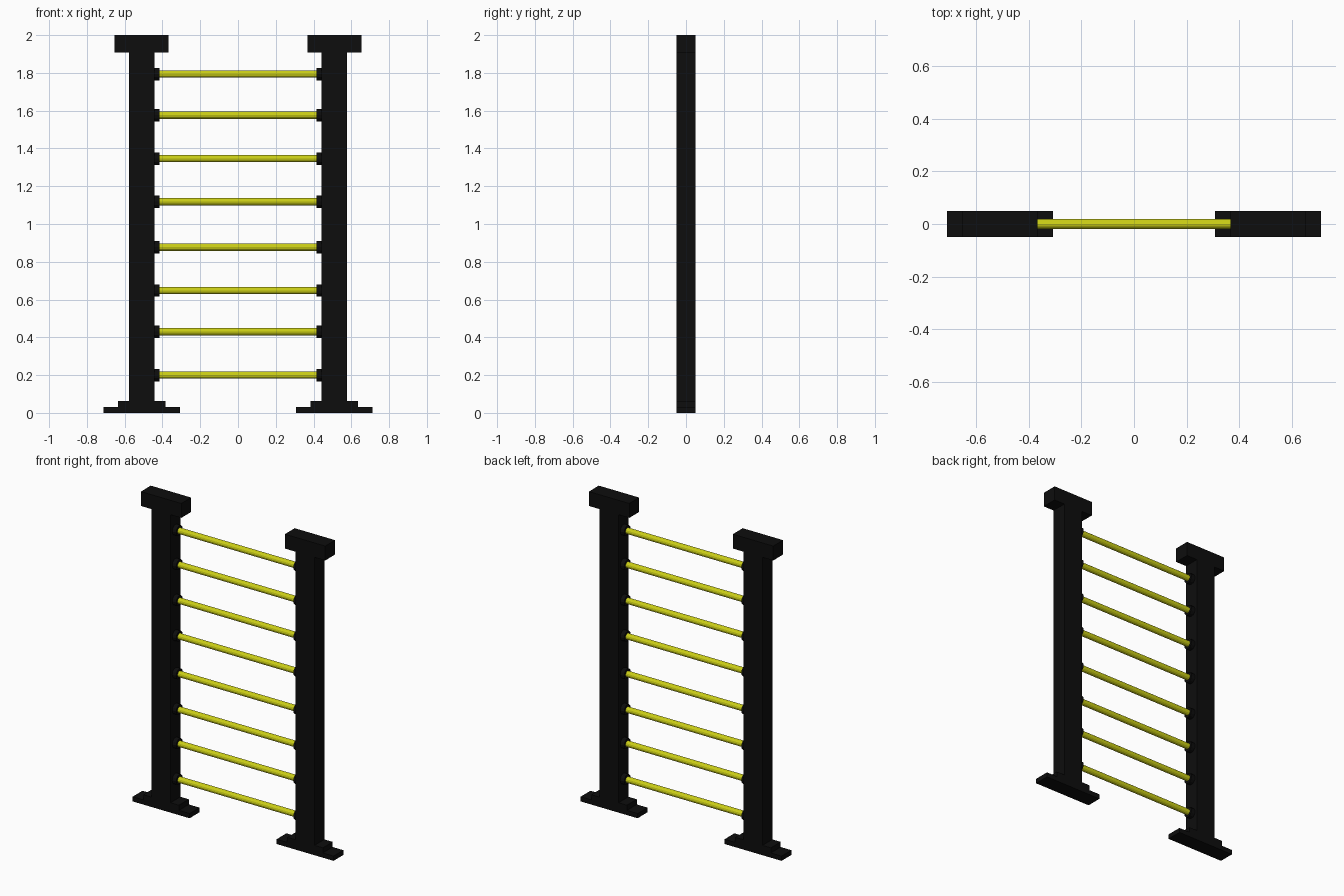
import bpy, bmesh, math
from mathutils import Matrix

if "Cube" in bpy.data.objects:
    bpy.data.objects.remove(bpy.data.objects["Cube"])


def material(name, rgb):
    m = bpy.data.materials.new(name)
    m.diffuse_color = (*rgb, 1.0)
    m.use_nodes = True
    m.node_tree.nodes["Principled BSDF"].inputs["Base Color"].default_value = m.diffuse_color
    return m


BLACK = material("matte black", (0.004, 0.004, 0.004))
YELLOW = material("yellow", (0.6, 0.62, 0.008))


def add_object(name, bm, mat):
    bmesh.ops.recalc_face_normals(bm, faces=bm.faces)
    me = bpy.data.meshes.new(name)
    bm.to_mesh(me)
    bm.free()
    me.materials.append(mat)
    ob = bpy.data.objects.new(name, me)
    bpy.context.collection.objects.link(ob)
    return ob


def upright(name, cx):
    # stepped foot, shaft and cap as one symmetric outline: (half width, z)
    half = [(0.202, 0), (0.202, 0.03), (0.126, 0.03), (0.126, 0.063),
            (0.067, 0.063), (0.067, 1.908), (0.143, 1.908), (0.143, 2.0)]
    outline = half + [(-x, z) for x, z in reversed(half)]
    bm = bmesh.new()
    face = bm.faces.new([bm.verts.new((cx + x, -0.05, z)) for x, z in outline])
    ext = bmesh.ops.extrude_face_region(bm, geom=[face])
    new = [g for g in ext["geom"] if isinstance(g, bmesh.types.BMVert)]
    bmesh.ops.translate(bm, verts=new, vec=(0, 0.1, 0))
    add_object(name, bm, BLACK)


def rod(name, x0, x1, z, r, mat, sides=12):
    # cylinder lying along x
    bm = bmesh.new()
    mtx = Matrix.Translation(((x0 + x1) / 2, 0, z)) @ Matrix.Rotation(math.pi / 2, 4, 'Y')
    bmesh.ops.create_cone(bm, cap_ends=True, segments=sides, radius1=r, radius2=r,
                          depth=x1 - x0, matrix=mtx)
    add_object(name, bm, mat)


# two uprights
upright("left_upright", -0.51)
upright("right_upright", 0.51)

# rungs with a collar at each end
for i, z in enumerate([0.2, 0.43, 0.648, 0.877, 1.118, 1.346, 1.576, 1.794], 1):
    rod(f"rung_{i}", -0.42, 0.42, z, 0.019, YELLOW)
    rod(f"left_collar_{i}", -0.446, -0.415, z, 0.033, BLACK)
    rod(f"right_collar_{i}", 0.415, 0.446, z, 0.033, BLACK)
